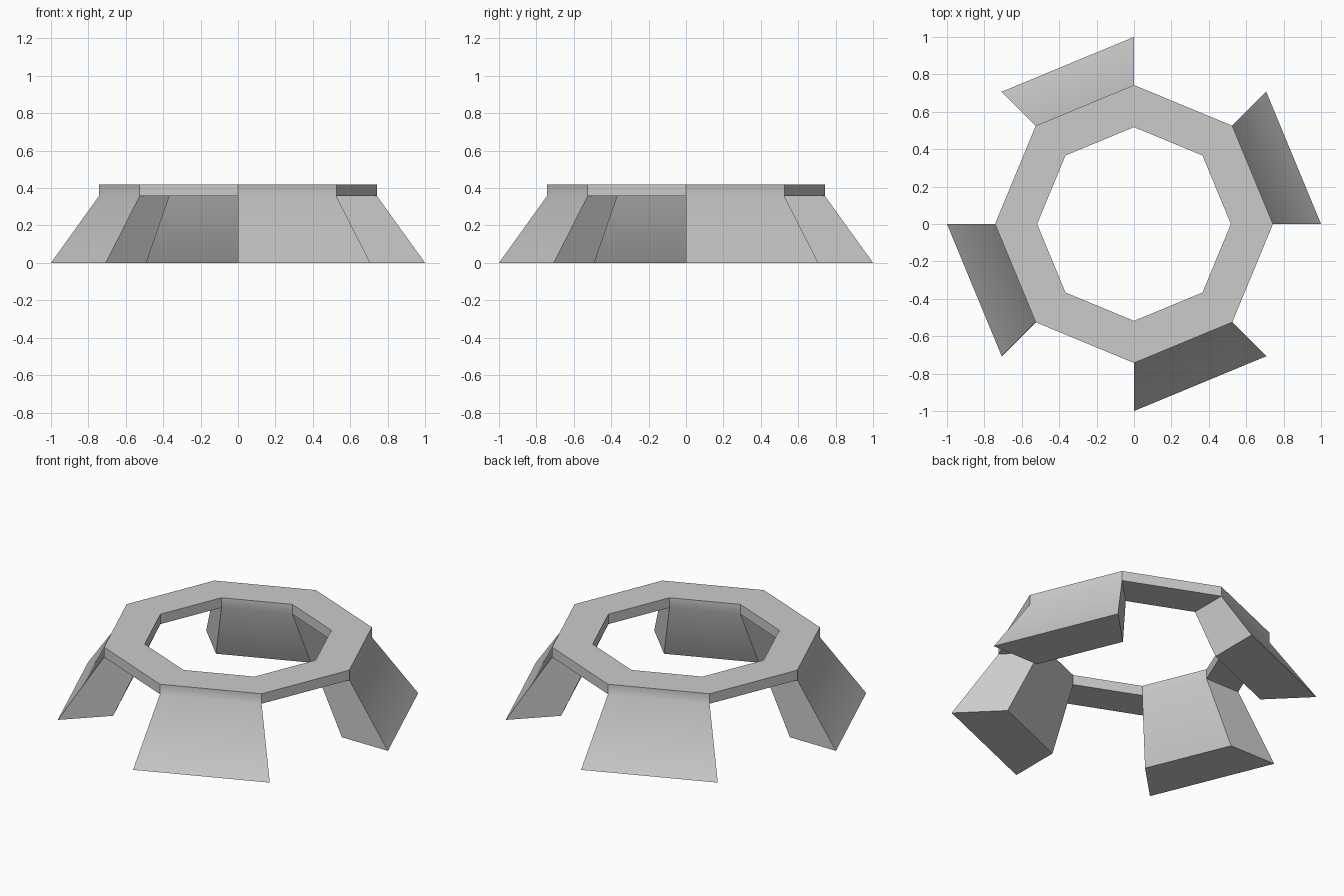
import bpy, bmesh
from math import radians, cos, sin

if "Cube" in bpy.data.objects:
    bpy.data.objects.remove(bpy.data.objects["Cube"])

SIDES = 8
Z_FLOOR, Z_UNDER, Z_TOP = 0.0, 0.358, 0.418

bm = bmesh.new()


def octagon(radius, z):
    step = radians(360 / SIDES)
    return [bm.verts.new((radius * cos(i * step), radius * sin(i * step), z))
            for i in range(SIDES)]


# Octagonal ring: four vertex loops joined by quads
loops = [octagon(0.743, Z_TOP), octagon(0.518, Z_TOP),
         octagon(0.518, Z_UNDER), octagon(0.743, Z_UNDER)]
underside = []
for k in range(4):
    a, b = loops[k], loops[(k + 1) % 4]
    for i in range(SIDES):
        j = (i + 1) % SIDES
        face = bm.faces.new((a[i], a[j], b[j], b[i]))
        if k == 2:
            underside.append(face)

# Four splayed legs: extrude every other underside segment to the floor
for face in underside[::2]:
    leg = bmesh.ops.extrude_discrete_faces(bm, faces=[face])["faces"][0]
    for v in leg.verts:
        radius = 1.0 if v.co.xy.length > 0.6 else 0.693
        v.co.xy = v.co.xy.normalized() * radius
        v.co.z = Z_FLOOR

bmesh.ops.recalc_face_normals(bm, faces=bm.faces)
mesh = bpy.data.meshes.new("ring_stand")
bm.to_mesh(mesh)
bm.free()

stand = bpy.data.objects.new("ring_stand", mesh)
bpy.context.collection.objects.link(stand)

# Soft bend between ring wall and leg, crisp corners elsewhere
bpy.context.view_layer.objects.active = stand
stand.select_set(True)
bpy.ops.object.shade_smooth_by_angle(angle=radians(40))
